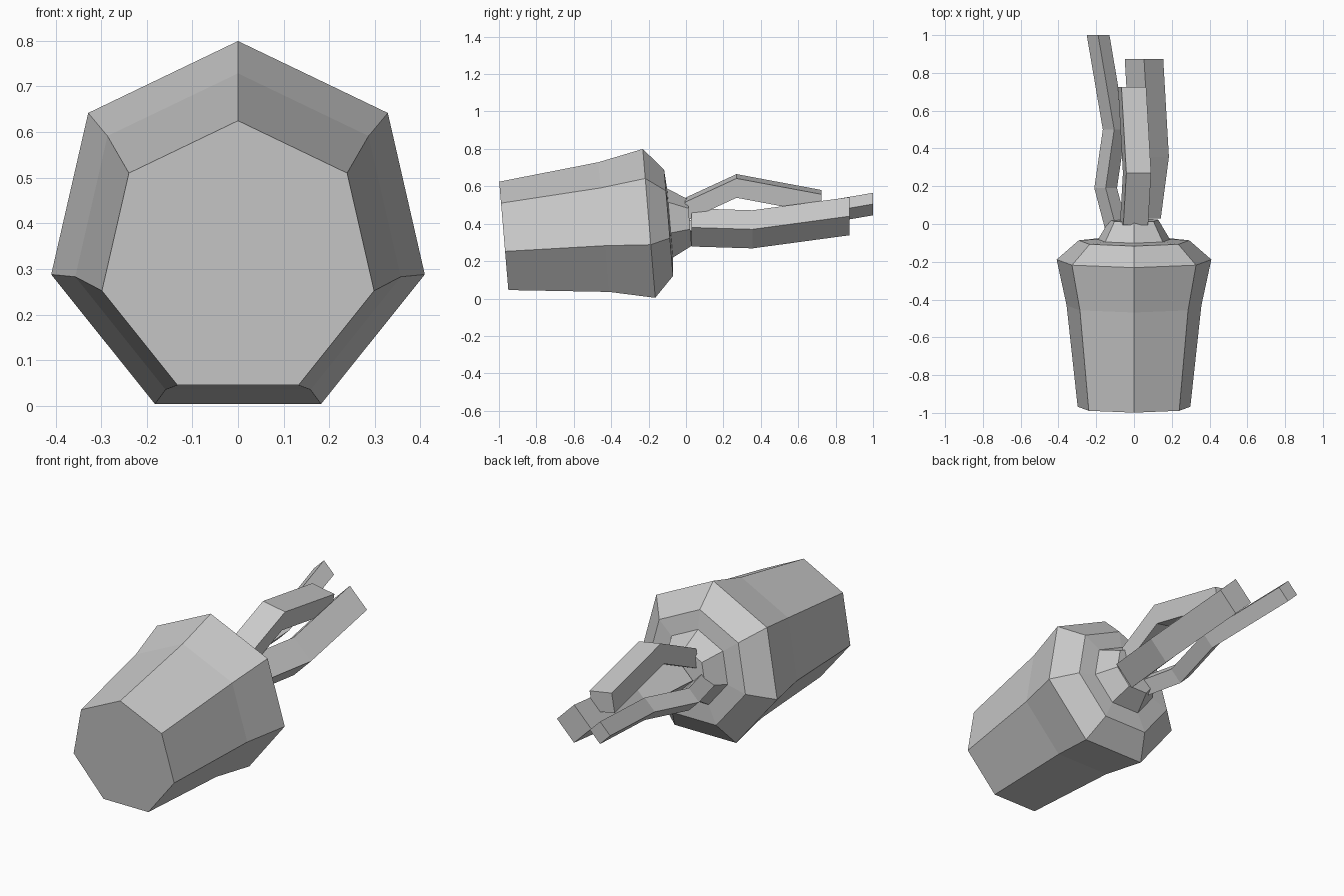
import bpy, bmesh
from math import sin, cos, pi, radians
from mathutils import Vector

cube = bpy.data.objects.get("Cube")
if cube:
    bpy.data.objects.remove(cube, do_unlink=True)

grey = bpy.data.materials.new("plain_grey")
grey.use_nodes = True
colour = (0.6, 0.6, 0.6, 1)
grey.diffuse_color = colour
grey.node_tree.nodes["Principled BSDF"].inputs["Base Color"].default_value = colour


def loft(name, rings):
    """Skin a list of equal-sized point rings and cap both ends."""
    bm = bmesh.new()
    loops = [[bm.verts.new(p) for p in ring] for ring in rings]
    n = len(loops[0])
    for a, b in zip(loops, loops[1:]):
        for i in range(n):
            j = (i + 1) % n
            bm.faces.new((a[i], a[j], b[j], b[i]))
    bm.faces.new(loops[0])
    bm.faces.new(loops[-1])
    bmesh.ops.recalc_face_normals(bm, faces=bm.faces)
    mesh = bpy.data.meshes.new(name)
    bm.to_mesh(mesh)
    bm.free()
    mesh.materials.append(grey)
    obj = bpy.data.objects.new(name, mesh)
    bpy.context.collection.objects.link(obj)
    return obj


# Seven-sided rings, leaning slightly back from upright
lean = radians(4.8)


def heptagon(y, z, radius):
    up = Vector((0, -sin(lean), cos(lean)))
    side = Vector((1, 0, 0))
    centre = Vector((0, y, z))
    return [centre + radius * (side * sin(k * 2 * pi / 7) + up * cos(k * 2 * pi / 7))
            for k in range(7)]


# Bulb body with a flat shoulder, then the tapering neck
loft("body_and_neck", [heptagon(*ring) for ring in (
    (-0.973, 0.32, 0.306),
    (-0.438, 0.364, 0.366),
    (-0.196, 0.381, 0.42),
    (-0.092, 0.39, 0.30),
    (-0.085, 0.394, 0.195),
    (0.02, 0.40, 0.132),
)])


def prong(name, path, width, height, roll):
    """Bent four-sided bar with upright cross-sections along a path."""
    c, s = cos(radians(roll)), sin(radians(roll))
    corners = [(sx * width / 2, sz * height / 2)
               for sx, sz in ((-1, -1), (1, -1), (1, 1), (-1, 1))]
    loft(name, [[Vector((x + u * c - v * s, y, z + u * s + v * c)) for u, v in corners]
                for x, y, z in path])


# Three bent prongs growing out of the neck
prong("upper_prong",
      [(0.0, -0.005, 0.475), (0.016, 0.27, 0.602), (-0.01, 0.725, 0.517)],
      0.133, 0.105, -10)
prong("left_prong",
      [(0.04, 0.03, 0.38), (0.083, 0.355, 0.37), (0.053, 0.873, 0.44)],
      0.144, 0.144, 45)
prong("right_prong",
      [(-0.095, -0.02, 0.36), (-0.15, 0.19, 0.365), (-0.105, 0.5, 0.42), (-0.19, 1.0, 0.505)],
      0.085, 0.085, 45)
